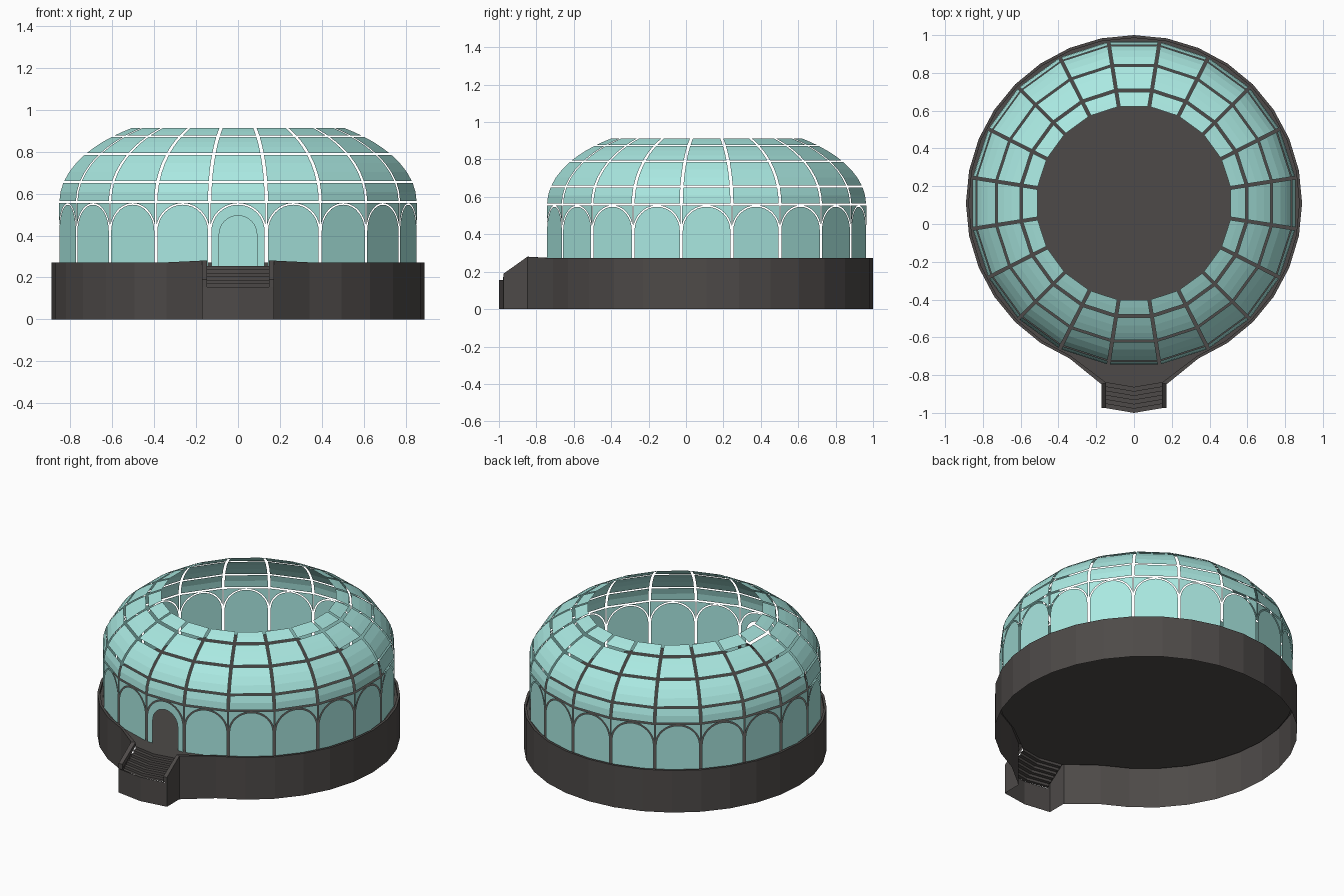
import bpy
from math import sin, cos, tan, pi, radians

if "Cube" in bpy.data.objects:
    bpy.data.objects.remove(bpy.data.objects["Cube"])

CY = 0.11                 # centre of the round hall
BAYS = 20
APO = 0.855               # wall distance from the centre to a flat bay
FLOOR = 0.255
GAP = 0.008               # half of the gap between panes


def material(name, rgb):
    m = bpy.data.materials.new(name)
    m.diffuse_color = (*rgb, 1)
    m.use_nodes = True
    m.node_tree.nodes["Principled BSDF"].inputs["Base Color"].default_value = m.diffuse_color
    return m


GLASS = material("pale_green_glass", (0.40, 0.81, 0.755))
STONE = material("dark_stone", (0.075, 0.068, 0.065))


def make(name, verts, faces, mat):
    me = bpy.data.meshes.new(name)
    me.from_pydata(verts, [], faces)
    me.materials.append(mat)
    ob = bpy.data.objects.new(name, me)
    bpy.context.collection.objects.link(ob)
    return ob


def loft(name, rows, mat):
    """Skin equal-length rows of points with quads."""
    n = len(rows[0])
    verts = [p for r in rows for p in r]
    faces = [(i * n + j, i * n + j + 1, (i + 1) * n + j + 1, (i + 1) * n + j)
             for i in range(len(rows) - 1) for j in range(n - 1)]
    return make(name, verts, faces, mat)


def on_bay(k, u, r, z):
    """Point on bay k: u sideways, r outwards; bay 0 faces the front."""
    a = -pi / 2 + 2 * pi * k / BAYS
    return (r * cos(a) - u * sin(a), CY + r * sin(a) + u * cos(a), z)


def arch(w, top, n=16):
    """Outline of a round-headed opening standing on the floor."""
    spring = top - w
    head = [(w * cos(pi * i / n), spring + w * sin(pi * i / n)) for i in range(n + 1)]
    return [(w, FLOOR)] + head + [(-w, FLOOR)]


half_bay = APO * tan(pi / BAYS)
half_w = half_bay - GAP
WIN_TOP, BAND = 0.547, 0.555

# Arched windows, one per bay except the front
verts, faces = [], []
for k in range(1, BAYS):
    pts = [on_bay(k, u, APO, z) for u, z in arch(half_w, WIN_TOP)]
    faces.append(tuple(range(len(verts), len(verts) + len(pts))))
    verts += pts
make("arched_windows", verts, faces, GLASS)

# Front bay: glass surround with an open doorway
loft("doorway_surround",
     [[on_bay(0, u, APO, z) for u, z in arch(w, top)]
      for w, top in ((0.09, 0.495), (half_w, WIN_TOP))], GLASS)

# Glass spandrels filling the corners above each arch
verts, faces = [], []
r_arch, spring, edge_u = half_w + 0.0075, WIN_TOP - half_w, half_bay - 0.003
for k in range(BAYS):
    for s in (-1, 1):
        for i in range(11):
            u = edge_u * sin(pi / 2 * i / 10)
            z = spring + (r_arch ** 2 - u ** 2) ** 0.5
            b = len(verts)
            verts += [on_bay(k, s * u, APO, min(z, BAND)), on_bay(k, s * u, APO, BAND)]
            if i:
                faces.append((b - 2, b, b + 1, b - 1) if s > 0 else (b - 2, b - 1, b + 1, b))
make("arch_spandrels", verts, faces, GLASS)

# Dome panes in four rows along an elliptical profile, open at the top
bars = [0, 12.5, 31.5, 45.7, 53.9]
for row in range(4):
    t0, t1 = bars[row] + 0.7, bars[row + 1] - 0.7
    steps = 3 if row in (1, 2) else 2
    verts, faces = [], []
    for k in range(BAYS):
        for s in range(steps + 1):
            t = radians(t0 + (t1 - t0) * s / steps)
            r, z = APO * cos(t), 0.56 + 0.44 * sin(t)
            w = r * tan(pi / BAYS) - GAP
            b = len(verts)
            verts += [on_bay(k, -w, r, z), on_bay(k, w, r, z)]
            if s:
                faces.append((b - 2, b - 1, b + 1, b))
    make(f"dome_panes_row_{row + 1}", verts, faces, GLASS)


# Base wall: cheek walls of the stairs flowing into the round plinth
def ring(r):
    return [(r * cos(a), CY + r * sin(a))
            for a in (-pi / 2 + 2 * pi * i / 32 for i in range(2, 31))]


outer = [(0.173, -0.975), (0.173, -0.848)] + ring(0.89) + [(-0.173, -0.848), (-0.173, -0.975)]
inner = [(0.147, -0.975), (0.147, -0.84)] + ring(0.875) + [(-0.147, -0.84), (-0.147, -0.975)]
rim = [0.19, 0.28] + [0.272] * 29 + [0.28, 0.19]
low = [0.155] + [FLOOR] * 31 + [0.155]
loft("base_wall", [
    [(x, y, 0) for x, y in outer],
    [(x, y, z) for (x, y), z in zip(outer, rim)],
    [(x, y, z) for (x, y), z in zip(inner, rim)],
    [(x, y, z) for (x, y), z in zip(inner, low)]], STONE)

# Floor of the hall and landing
edge = [(x, y, FLOOR) for x, y in inner[1:-1]] + [(0, -0.865, FLOOR)]
hub = len(edge)
make("floor", edge + [(0, CY, FLOOR)],
     [(i, (i + 1) % hub, hub) for i in range(hub)], STONE)

# Steps, slightly pointed in the middle
N = 6
rows = []
for i in range(N + 1):
    y = -0.975 + 0.135 * i / N
    z = 0.155 + (FLOOR - 0.155) * i / N
    if i:
        rows.append((y, z - (FLOOR - 0.155) / N))
    rows.append((y, z))
loft("steps", [[(-0.147, y, z), (0, y - 0.025, z), (0.147, y, z)] for y, z in rows], STONE)

# Front of the stairs and the cheek wall ends
loft("stair_front", [[(-0.173, -0.975, z), (0, -1.0, z), (0.173, -0.975, z)]
                     for z in (0, 0.155)], STONE)
for side, s in (("left", -1), ("right", 1)):
    loft(f"cheek_end_{side}", [[(s * 0.147, -0.975, z), (s * 0.173, -0.975, z)]
                               for z in (0.155, 0.19)], STONE)
